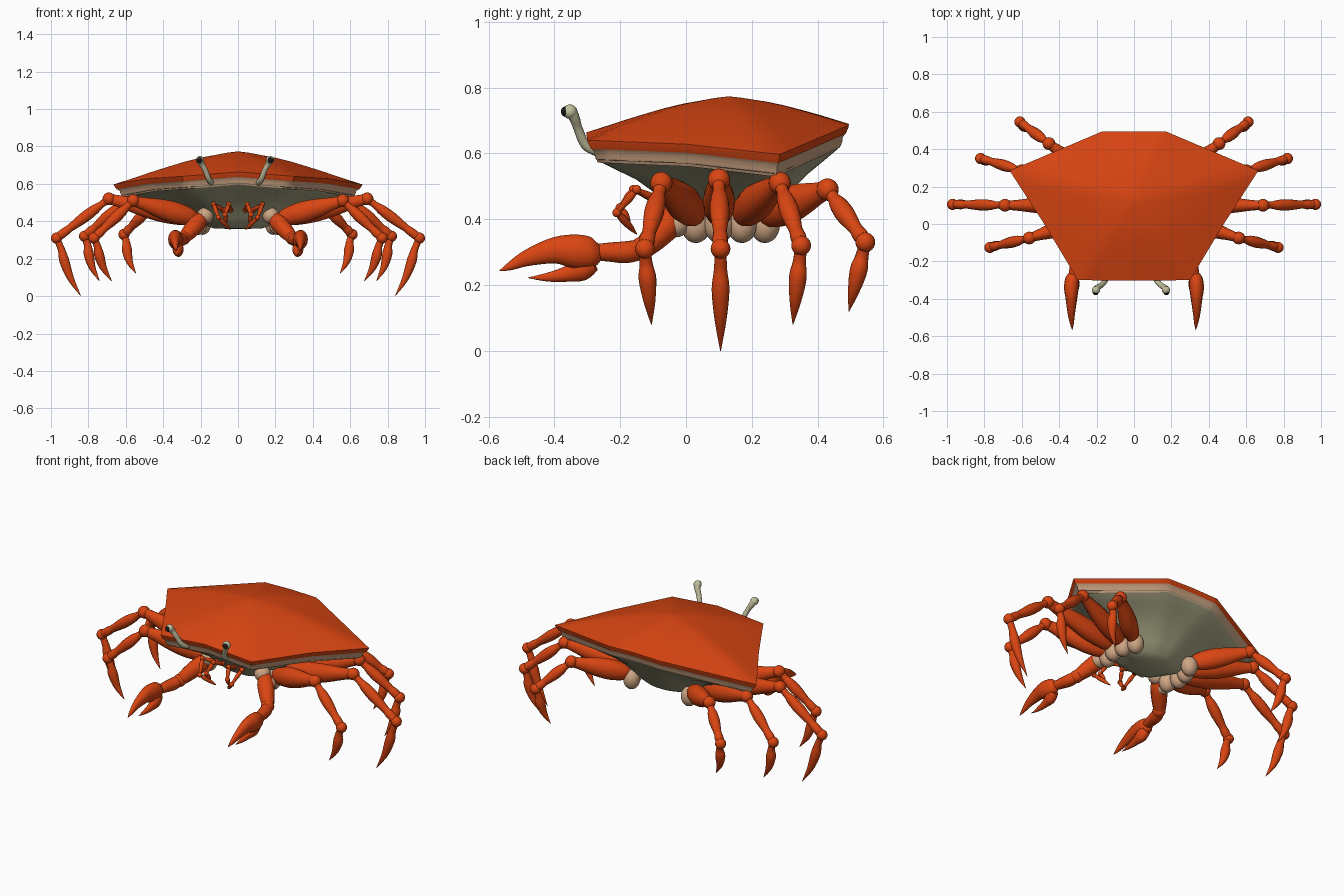
import bpy, bmesh, math
from mathutils import Vector

if "Cube" in bpy.data.objects:
    bpy.data.objects.remove(bpy.data.objects["Cube"])


def material(name, rgb):
    m = bpy.data.materials.new(name)
    m.diffuse_color = (*rgb, 1)
    m.use_nodes = True
    m.node_tree.nodes["Principled BSDF"].inputs["Base Color"].default_value = m.diffuse_color
    return m


RED = material("shell_red", (0.70, 0.06, 0.006))
TAN = material("joint_tan", (0.62, 0.38, 0.23))
OLIVE = material("belly_olive", (0.40, 0.39, 0.24))
CREAM = material("stalk_cream", (0.55, 0.53, 0.34))
BLACK = material("eye_black", (0.01, 0.01, 0.01))


def finish(bm, name, mat, angle=60):
    bmesh.ops.recalc_face_normals(bm, faces=bm.faces)
    me = bpy.data.meshes.new(name)
    bm.to_mesh(me)
    bm.free()
    ob = bpy.data.objects.new(name, me)
    bpy.context.collection.objects.link(ob)
    me.materials.append(mat)
    bpy.ops.object.select_all(action='DESELECT')
    ob.select_set(True)
    bpy.context.view_layer.objects.active = ob
    bpy.ops.object.shade_smooth_by_angle(angle=math.radians(angle))
    return ob


def loft(name, rings, mat, angle=60, cap_start=False, cap_end=False):
    bm = bmesh.new()
    vs = [[bm.verts.new(p) for p in r] for r in rings]
    n = len(vs[0])
    for a, b in zip(vs, vs[1:]):
        for i in range(n):
            j = (i + 1) % n
            bm.faces.new((a[i], a[j], b[j], b[i]))
    if cap_start:
        bm.faces.new(vs[0])
    if cap_end:
        bm.faces.new(vs[-1])
    return finish(bm, name, mat, angle)


def ball(name, c, r, mat, scale=(1, 1, 1)):
    bm = bmesh.new()
    bmesh.ops.create_uvsphere(bm, u_segments=20, v_segments=12, radius=r)
    for v in bm.verts:
        v.co = Vector(c) + v.co * Vector(scale)
    return finish(bm, name, mat)


def catmull(keys, steps=4):
    """Smooth interpolation through tuples of any length."""
    out = []
    for i in range(len(keys) - 1):
        p = [keys[max(0, min(len(keys) - 1, i + k))] for k in (-1, 0, 1, 2)]
        for s in range(steps):
            t = s / steps
            out.append([0.5 * (2*b + (c - a)*t + (2*a - 5*b + 4*c - d)*t*t
                               + (3*b - a - 3*c + d)*t**3) for a, b, c, d in zip(*p)])
    return out + [list(keys[-1])]


def tube(name, keys, mat, wide=1.0, sides=14):
    """keys: (x, y, z, radius); wide scales the section sideways."""
    path = catmull(keys)
    rings = []
    for i, k in enumerate(path):
        d = (Vector(path[min(i + 1, len(path) - 1)][:3]) - Vector(path[max(i - 1, 0)][:3])).normalized()
        side = d.cross(Vector((0, 0, 1)))
        if side.length < 0.1:
            side = Vector((0, 1, 0))
        side.normalize()
        up = side.cross(d)
        r = max(k[3], 0.001)
        rings.append([Vector(k[:3]) + r * (wide * math.cos(a) * side + math.sin(a) * up)
                      for a in (2 * math.pi * j / sides for j in range(sides))])
    return loft(name, rings, mat, 60, True, True)


def segment(name, a, b, profile, mat, wide=1.0):
    """Straight limb piece; profile is (fraction, radius)."""
    a, b = Vector(a), Vector(b)
    return tube(name, [(*a.lerp(b, t), r) for t, r in profile], mat, wide)


# Carapace outline: right half, back to front, then mirrored
half = [(0, .495, .69), (.17, .495, .686), (.665, .285, .597), (.48, 0, .628), (.30, -.30, .64), (0, -.303, .664)]
corners = [Vector(p) for p in half] + [Vector((-x, y, z)) for x, y, z in half[-2:0:-1]]
outline = [a.lerp(b, k / 6) for a, b in zip(corners, corners[1:] + corners[:1]) for k in range(6)]
N = len(outline)
CX = Vector((0, .13, 0))


def shell_ring(s, zf, rounds=0):
    pts = list(outline)
    for _ in range(rounds):
        pts = [(pts[i - 1] + pts[i] * 2 + pts[(i + 1) % N]) / 4 for i in range(N)]
    return [Vector((p.x * s, CX.y + (p.y - CX.y) * s, zf(p.z))) for p in pts]


def dome(s, f, rounds):
    return shell_ring(s, lambda z: z + (.773 - z) * f, rounds)


# Upper shell with thin rolled edge
loft("carapace", [dome(.01, 1, 8), dome(.1, .96, 8), dome(.2, .89, 7), dome(.32, .81, 6), dome(.46, .68, 4),
                  dome(.6, .52, 3), dome(.75, .34, 2), dome(.88, .165, 1), dome(1, 0, 0),
                  shell_ring(.995, lambda z: z - .008), shell_ring(.975, lambda z: z - .026)],
     RED, 50, True)
# Pale band under the rim
loft("rim_band", [shell_ring(.975, lambda z: z - .024), shell_ring(.95, lambda z: z - .036),
                  shell_ring(.945, lambda z: z - .05), shell_ring(.925, lambda z: z - .068)], TAN)


# Belly bowl
def belly(s, base, keep, rounds):
    return shell_ring(s, lambda z: base + (z - .63) * keep, rounds)


loft("belly", [belly(.94, .572, 1, 0), belly(.90, .56, .9, 1), belly(.8, .54, .7, 2), belly(.66, .515, .4, 3),
               belly(.52, .475, .2, 5), belly(.40, .42, .1, 7), belly(.31, .38, 0, 9),
               belly(.22, .362, 0, 9), belly(.02, .358, 0, 9)], OLIVE, 60, False, True)

# Walking legs: hip, knee, ankle, tip
legs = [((.21, .03, .385), (.56, -.075, .51), (.77, -.125, .31), (.675, -.105, .08)),
        ((.23, .10, .385), (.69, .10, .52), (.97, .105, .31), (.84, .105, .0)),
        ((.22, .17, .385), (.60, .285, .51), (.82, .35, .32), (.74, .325, .08)),
        ((.19, .24, .385), (.455, .43, .49), (.61, .545, .33), (.545, .495, .12))]
THIGH = [(0, .035), (.12, .05), (.35, .058), (.6, .05), (.85, .034), (1, .028)]
SHIN = [(0, .022), (.15, .019), (.28, .027), (.45, .03), (.6, .026), (.75, .021), (.85, .024), (1, .022)]

for sx, tag in ((1, "right"), (-1, "left")):
    def m(p):
        return (p[0] * sx, *p[1:])

    for n, leg in enumerate(legs, 1):
        hip, knee, ankle, tip = map(m, leg)
        nm = f"{tag}_leg_{n}"
        ball(nm + "_hip", hip, .046, TAN, (1, 1, 1.25))
        segment(nm + "_thigh", Vector(hip) + Vector((.02 * sx, 0, .03)), knee, THIGH, RED, .85)
        ball(nm + "_knee", knee, .034, RED)
        segment(nm + "_shin", knee, ankle, SHIN, RED)
        ball(nm + "_ankle", ankle, .03, RED)
        a, t = Vector(ankle), Vector(tip)
        out = Vector((.025 * sx, 0, 0))
        tube(nm + "_foot", [(*a, .018), (*a.lerp(t, .2), .02), (*(a.lerp(t, .4) + out * .4), .027),
                            (*(a.lerp(t, .7) + out * .6), .018), (*t, .001)], RED)

    # Claw arm
    nm = tag + "_claw"
    ball(nm + "_hip", m((.175, -.02, .43)), .045, TAN)
    ball(nm + "_socket", m((.225, -.03, .385)), .04, TAN)
    segment(nm + "_upper_arm", m((.19, -.02, .42)), m((.285, -.125, .315)),
            [(0, .035), (.3, .046), (.7, .042), (1, .034)], RED)
    ball(nm + "_elbow", m((.29, -.135, .31)), .036, RED)
    tube(nm + "_forearm", [m((.29, -.13, .31, .03)), m((.305, -.18, .30, .034)),
                           m((.315, -.23, .30, .03)), m((.325, -.28, .30, .024))], RED)
    tube(nm + "_palm", [m((.325, -.265, .30, .028)), m((.33, -.29, .298, .048)), m((.335, -.34, .303, .052)),
                        m((.335, -.40, .305, .041)), m((.335, -.48, .283, .026)),
                        m((.332, -.535, .257, .013)), m((.33, -.567, .243, .001))], RED, .75)
    tube(nm + "_finger", [m((.325, -.285, .27, .03)), m((.32, -.32, .248, .037)), m((.318, -.36, .234, .025)),
                          m((.318, -.42, .224, .014)), m((.32, -.48, .222, .001))], RED, .8)

    # Small mouth limbs
    for k, pts in enumerate([((.08, -.09, .46), (.13, -.15, .49), (.105, -.21, .42), (.04, -.15, .355)),
                             ((.04, -.09, .46), (.05, -.16, .49), (.07, -.20, .435), (.06, -.17, .39))]):
        pts = [m(p) for p in pts]
        for i in range(3):
            segment(f"{tag}_mouth_limb_{k}_{i}", pts[i], pts[i + 1],
                    [(0, .008), (.35, .012), (.7, .009), (1, .002 if i == 2 else .008)], RED)
            ball(f"{tag}_mouth_joint_{k}_{i}", pts[i], .014, RED)

    # Eye stalk and pupil
    def e(x):
        return x * sx - .016
    tube(tag + "_eye_stalk", [(e(.125), -.265, .605, .016), (e(.14), -.305, .625, .015),
                              (e(.16), -.328, .675, .014), (e(.177), -.338, .705, .016),
                              (e(.187), -.35, .727, .02)], CREAM)
    ball(tag + "_eye_ball", (e(.187), -.353, .727), .022, CREAM)
    ball(tag + "_pupil", (e(.189), -.364, .727), .0165, BLACK)
